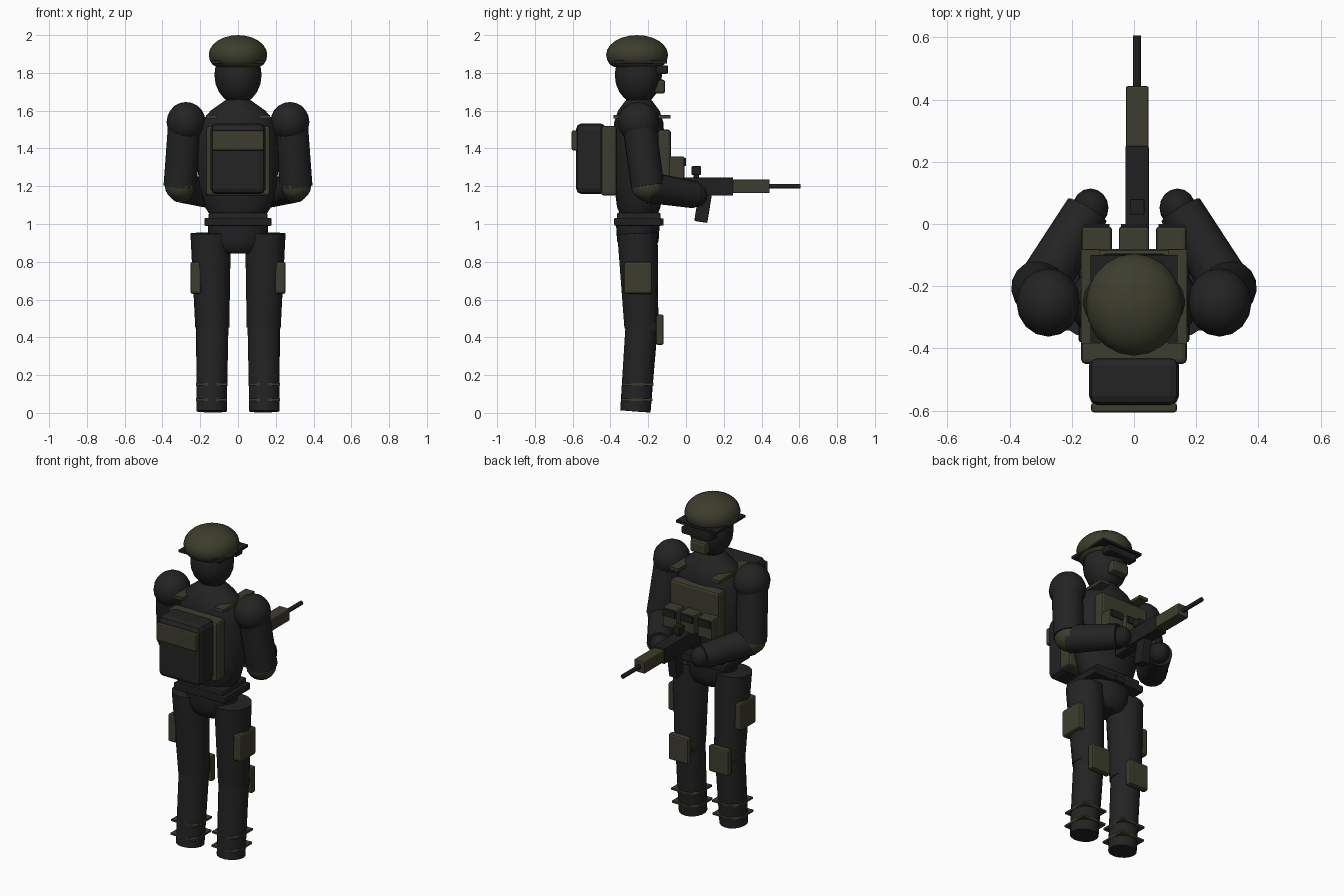
import bpy, bmesh, math
from mathutils import Vector

if "Cube" in bpy.data.objects:
    bpy.data.objects.remove(bpy.data.objects["Cube"])


def material(name, rgb):
    m = bpy.data.materials.new(name)
    m.diffuse_color = (*rgb, 1)
    m.use_nodes = True
    m.node_tree.nodes["Principled BSDF"].inputs["Base Color"].default_value = m.diffuse_color
    return m


DARK = material("dark_fabric", (0.017, 0.017, 0.017))
BLACK = material("black_metal", (0.014, 0.014, 0.015))
OLIVE = material("olive", (0.046, 0.047, 0.026))


def finish(bm, name, mat, bevel=0.0, smooth=True):
    bmesh.ops.recalc_face_normals(bm, faces=bm.faces)
    me = bpy.data.meshes.new(name)
    bm.to_mesh(me)
    bm.free()
    me.materials.append(mat)
    ob = bpy.data.objects.new(name, me)
    bpy.context.collection.objects.link(ob)
    if bevel:
        mod = ob.modifiers.new("bevel", "BEVEL")
        mod.width, mod.segments = bevel, 2
    if smooth:
        bpy.ops.object.select_all(action='DESELECT')
        ob.select_set(True)
        bpy.context.view_layer.objects.active = ob
        bpy.ops.object.shade_smooth_by_angle(angle=math.radians(35))
    return ob


def box(name, x, y, z, mat, bevel=0.0, tilt=0.0):
    """Box from (min, max) ranges, optionally tilted about x."""
    bm = bmesh.new()
    bmesh.ops.create_cube(bm, size=1)
    for v in bm.verts:
        v.co = Vector(((x[1] - x[0]) * v.co.x, (y[1] - y[0]) * v.co.y, (z[1] - z[0]) * v.co.z))
    ob = finish(bm, name, mat, bevel, smooth=False)
    ob.location = (sum(x) / 2, sum(y) / 2, sum(z) / 2)
    ob.rotation_euler.x = tilt
    return ob


def ball(name, c, r, mat, segs=16, rings=10, floor=None):
    """Ellipsoid; vertices under floor are flattened onto it."""
    bm = bmesh.new()
    bmesh.ops.create_uvsphere(bm, u_segments=segs, v_segments=rings, radius=1)
    for v in bm.verts:
        v.co = Vector((v.co.x * r[0] + c[0], v.co.y * r[1] + c[1], v.co.z * r[2] + c[2]))
        if floor is not None:
            v.co.z = max(v.co.z, floor)
    return finish(bm, name, mat)


def limb(name, a, b, r1, r2, mat, segs=16):
    """Tapered cylinder from a to b."""
    a, b = Vector(a), Vector(b)
    d = b - a
    bm = bmesh.new()
    bmesh.ops.create_cone(bm, cap_ends=True, segments=segs, radius1=r1, radius2=r2, depth=d.length)
    rot = d.to_track_quat('Z', 'Y')
    for v in bm.verts:
        v.co = rot @ v.co + (a + b) / 2
    return finish(bm, name, mat)


def loft(name, rows, y, mat, segs=20):
    """Stack of elliptical rings (z, rx, ry)."""
    bm = bmesh.new()
    rings = []
    for z, rx, ry in rows:
        rings.append([bm.verts.new((rx * math.cos(t), y + ry * math.sin(t), z))
                      for t in (2 * math.pi * i / segs for i in range(segs))])
    for lo, hi in zip(rings, rings[1:]):
        for i in range(segs):
            j = (i + 1) % segs
            bm.faces.new((lo[i], lo[j], hi[j], hi[i]))
    bm.faces.new(rings[0])
    bm.faces.new(rings[-1])
    return finish(bm, name, mat)


# Head and headgear
ball("head", (0, -0.252, 1.79), (0.125, 0.125, 0.155), DARK)
limb("neck", (0, -0.25, 1.55), (0, -0.25, 1.70), 0.07, 0.065, DARK)
ball("helmet", (0, -0.259, 1.895), (0.155, 0.164, 0.105), OLIVE, 20, 12, floor=1.83)
box("helmet_brim", (-0.14, 0.14), (-0.38, -0.10), (1.85, 1.865), BLACK)
box("goggles", (-0.10, 0.10), (-0.16, -0.095), (1.795, 1.84), BLACK, 0.008)
box("face_mask", (-0.055, 0.055), (-0.17, -0.11), (1.69, 1.765), OLIVE, 0.015)

# Torso, hips and belt
loft("torso", [(1.05, 0.15, 0.10), (1.09, 0.175, 0.115), (1.2, 0.205, 0.13), (1.33, 0.217, 0.135),
               (1.46, 0.212, 0.135), (1.54, 0.195, 0.13), (1.60, 0.145, 0.11), (1.66, 0.06, 0.065)],
     -0.25, DARK)
loft("hips", [(0.845, 0.09, 0.07), (0.86, 0.12, 0.09), (0.91, 0.155, 0.11), (0.99, 0.16, 0.115)], -0.255, DARK)
box("belt", (-0.178, 0.178), (-0.38, -0.13), (0.99, 1.033), BLACK, 0.008)
box("waistband", (-0.155, 0.155), (-0.365, -0.135), (1.025, 1.06), DARK, 0.008)
box("belt_buckle", (-0.03, 0.03), (-0.14, -0.12), (0.992, 1.028), BLACK)

# Chest rig
box("chest_plate", (-0.168, 0.168), (-0.15, -0.08), (1.2, 1.5), OLIVE, 0.015)
for x in (-0.12, 0, 0.12):
    box("chest_pouch", (x - 0.049, x + 0.049), (-0.09, -0.008), (1.235, 1.358), OLIVE, 0.01)
    box("pouch_flap", (x - 0.042, x + 0.042), (-0.012, 0.0), (1.308, 1.35), BLACK)

# Backpack
box("pack_frame", (-0.17, 0.17), (-0.45, -0.365), (1.15, 1.52), OLIVE, 0.015)
box("pack_body", (-0.145, 0.145), (-0.582, -0.425), (1.158, 1.533), DARK, 0.03)
box("pack_flap", (-0.138, 0.138), (-0.605, -0.575), (1.39, 1.495), OLIVE, 0.008)

# Paired limbs and gear
for s, side in ((-1, "left"), (1, "right")):
    def xr(a, b):
        return tuple(sorted((s * a, s * b)))
    box(side + "_shoulder_strap", xr(0.11, 0.17), (-0.385, -0.082), (1.558, 1.577), OLIVE)
    ball(side + "_shoulder", (s * 0.275, -0.252, 1.54), (0.103, 0.11, 0.106), DARK)
    limb(side + "_upper_arm", (s * 0.28, -0.25, 1.54), (s * 0.307, -0.203, 1.20), 0.09, 0.088, DARK)
    ball(side + "_elbow_pad", (s * 0.303, -0.203, 1.20), (0.084, 0.088, 0.078), OLIVE)
    limb(side + "_forearm", (s * 0.30, -0.205, 1.195), (s * 0.15, 0.045, 1.155), 0.083, 0.072, DARK)
    ball(side + "_hand", (s * 0.14, 0.052, 1.152), (0.058, 0.062, 0.062), BLACK)
    limb(side + "_thigh", (s * 0.136, -0.236, 0.45), (s * 0.145, -0.257, 0.952), 0.09, 0.107, DARK)
    ball(side + "_knee", (s * 0.136, -0.225, 0.45), (0.085, 0.09, 0.075), DARK)
    limb(side + "_shin", (s * 0.14, -0.268, 0.008), (s * 0.136, -0.235, 0.46), 0.081, 0.086, DARK)
    box(side + "_knee_pad", xr(0.07, 0.205), (-0.158, -0.118), (0.36, 0.52), OLIVE, 0.01)
    box(side + "_thigh_pouch", xr(0.195, 0.252), (-0.33, -0.18), (0.63, 0.80), OLIVE, 0.012)
    for z in (0.07, 0.152):
        y = -0.265 + 0.07 * z
        box(side + "_boot_strap", xr(0.058, 0.222), (y - 0.082, y + 0.082), (z - 0.006, z + 0.006), OLIVE)

# Rifle
box("rifle_stock", (-0.02, 0.04), (-0.12, 0.0), (1.14, 1.245), BLACK, 0.008)
box("rifle_receiver", (-0.028, 0.048), (-0.02, 0.25), (1.15, 1.246), BLACK, 0.005)
box("rifle_handguard", (-0.026, 0.047), (0.245, 0.443), (1.163, 1.236), OLIVE, 0.006)
limb("rifle_barrel", (0.01, 0.43, 1.2), (0.01, 0.606, 1.2), 0.013, 0.013, BLACK, 12)
box("rifle_magazine", (-0.018, 0.038), (0.056, 0.126), (1.01, 1.17), BLACK, 0.005, tilt=-0.16)
box("sight_mount", (0.0, 0.02), (0.04, 0.07), (1.24, 1.27), BLACK)
box("rifle_sight", (-0.012, 0.034), (0.03, 0.08), (1.26, 1.306), BLACK, 0.004)
